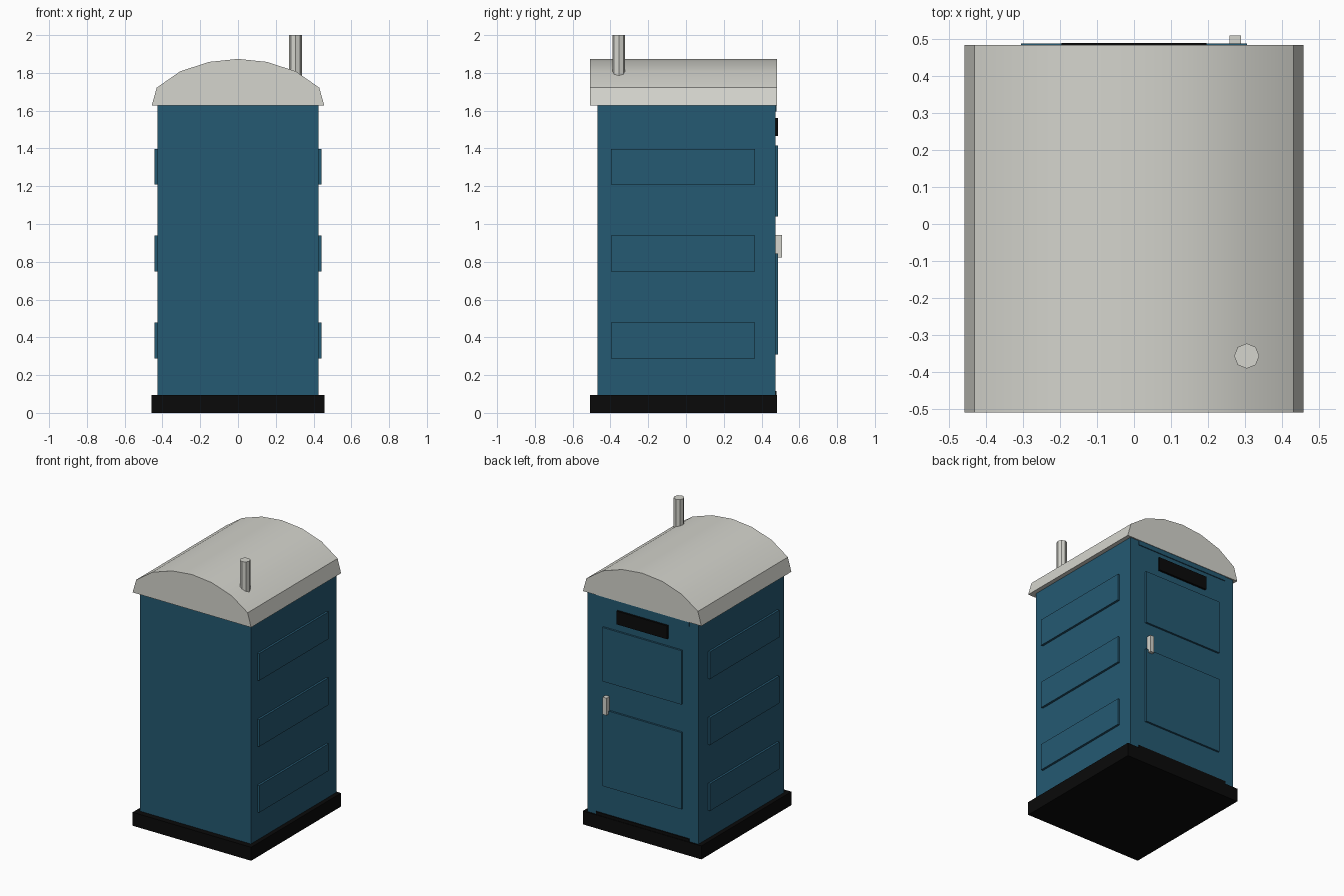
import bpy
import bmesh
import math

cube = bpy.data.objects.get("Cube")
if cube:
    bpy.data.objects.remove(cube, do_unlink=True)


def material(name, rgb):
    m = bpy.data.materials.new(name)
    m.use_nodes = True
    m.diffuse_color = (*rgb, 1)
    m.node_tree.nodes["Principled BSDF"].inputs["Base Color"].default_value = (*rgb, 1)
    return m


blue = material("wall blue", (0.018, 0.1, 0.168))
grey = material("light grey", (0.66, 0.66, 0.61))
black = material("black", (0.003, 0.003, 0.003))


def finish(name, bm, mat):
    bmesh.ops.recalc_face_normals(bm, faces=bm.faces)
    mesh = bpy.data.meshes.new(name)
    bm.to_mesh(mesh)
    bm.free()
    mesh.materials.append(mat)
    obj = bpy.data.objects.new(name, mesh)
    bpy.context.collection.objects.link(obj)
    return obj


def box(name, xs, ys, zs, mat):
    """Box spanning the given (low, high) ranges."""
    bm = bmesh.new()
    bmesh.ops.create_cube(bm, size=1)
    for v in bm.verts:
        for axis, (low, high) in enumerate((xs, ys, zs)):
            v.co[axis] = high if v.co[axis] > 0 else low
    return finish(name, bm, mat)


FRONT, BACK = -0.468, 0.474
ROOF_FRONT, ROOF_BACK = -0.508, 0.483
EAVE = 1.627

# Base and cabin
box("base", (-0.457, 0.457), (ROOF_FRONT, ROOF_BACK), (0, 0.094), black)
box("cabin", (-0.427, 0.427), (FRONT, BACK), (0.09, 1.64), blue)

# Three raised ribs on each side wall
for side, label in ((1, "left"), (-1, "right")):
    xs = sorted((side * 0.42, side * 0.442))
    for i in range(3):
        z = 0.289 + 0.46 * i
        box(f"{label}_wall_panel_{i + 1}", xs, (-0.397, 0.366), (z, z + 0.189), blue)

# Door panels, trim strips, vent and handle on the back
box("upper_door_panel", (-0.305, 0.305), (0.46, 0.487), (1.04, 1.416), blue)
box("lower_door_panel", (-0.305, 0.305), (0.46, 0.487), (0.31, 0.845), blue)
box("door_top_strip", (-0.36, 0.36), (0.46, 0.48), (1.595, 1.63), blue)
box("door_sill", (-0.36, 0.36), (0.46, 0.48), (0.09, 0.115), black)
box("vent", (-0.195, 0.195), (0.46, 0.488), (1.467, 1.56), black)
box("door_handle", (0.258, 0.289), (0.465, 0.508), (0.822, 0.942), grey)

# Arched roof, extruded front to back from a mirrored profile
half = [(0.457, EAVE), (0.43, 1.722), (0.306, 1.808), (0.154, 1.858)]
profile = half + [(0, 1.874)] + [(-x, z) for x, z in reversed(half)]
bm = bmesh.new()
face = bm.faces.new([bm.verts.new((x, ROOF_FRONT, z)) for x, z in profile])
result = bmesh.ops.extrude_face_region(bm, geom=[face], use_keep_orig=True)
moved = [g for g in result["geom"] if isinstance(g, bmesh.types.BMVert)]
bmesh.ops.translate(bm, verts=moved, vec=(0, ROOF_BACK - ROOF_FRONT, 0))
roof = finish("roof", bm, grey)
bpy.ops.object.select_all(action="DESELECT")
roof.select_set(True)
bpy.context.view_layer.objects.active = roof
bpy.ops.object.shade_smooth_by_angle(angle=math.radians(30))

# Vent pipe
bm = bmesh.new()
bmesh.ops.create_cone(bm, cap_ends=True, segments=8, radius1=0.034, radius2=0.034, depth=0.22)
bmesh.ops.translate(bm, verts=bm.verts, vec=(0.304, -0.356, 1.89))
finish("vent_pipe", bm, grey)
